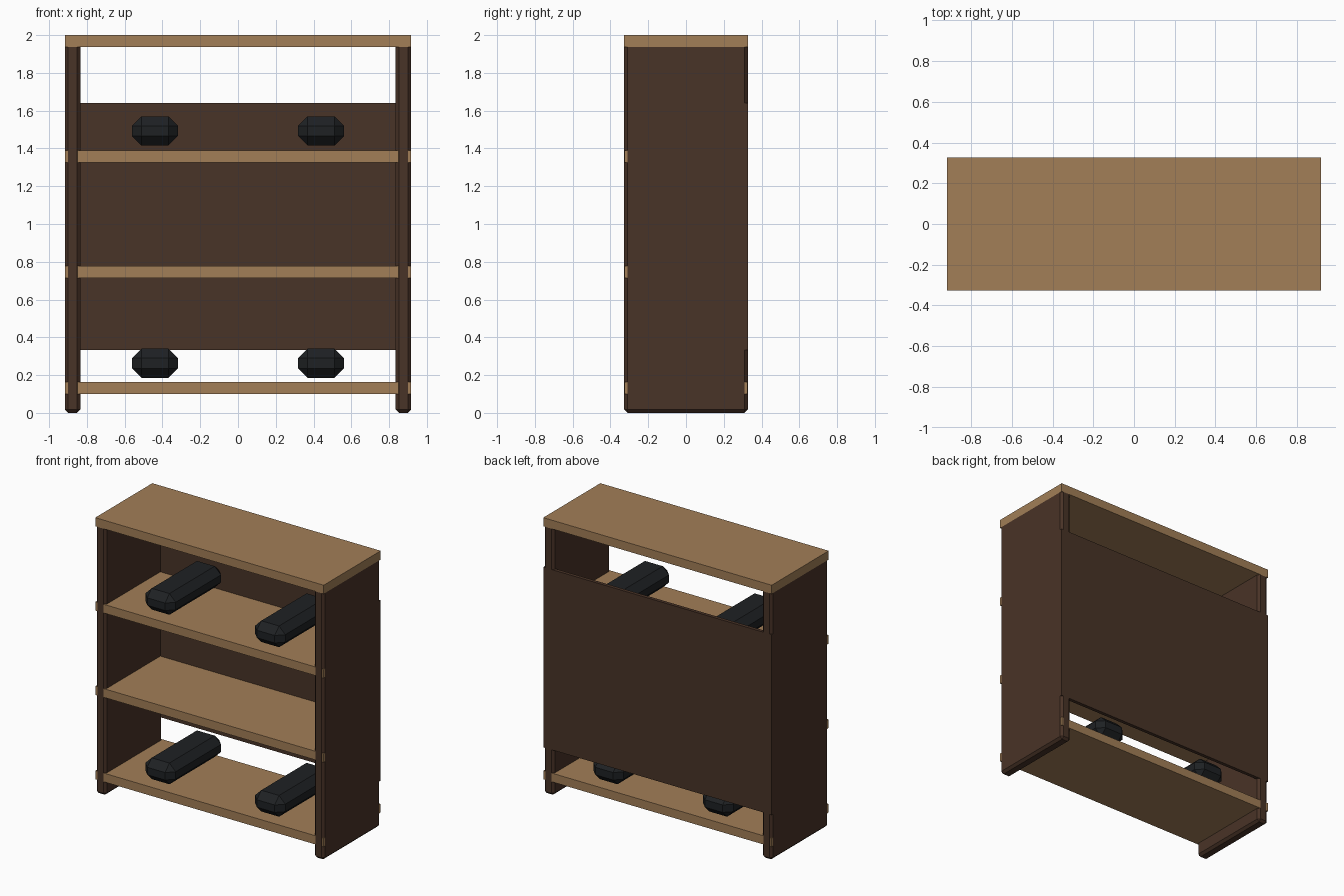
import bpy

if "Cube" in bpy.data.objects:
    bpy.data.objects.remove(bpy.data.objects["Cube"])


def material(name, color):
    m = bpy.data.materials.new(name)
    m.diffuse_color = (*color, 1)
    m.use_nodes = True
    m.node_tree.nodes["Principled BSDF"].inputs["Base Color"].default_value = m.diffuse_color
    return m


WOOD = material("light_wood", (0.36, 0.21, 0.095))
DARK = material("dark_wood", (0.066, 0.033, 0.02))
BLACK = material("black", (0.013, 0.015, 0.017))


def box(name, center, size, mat, bevel=0.0, segments=1):
    """Axis-aligned box with optional chamfered edges."""
    bpy.ops.mesh.primitive_cube_add(size=1, location=center)
    ob = bpy.context.object
    ob.name = name
    ob.scale = size
    bpy.ops.object.transform_apply(location=False, rotation=False, scale=True)
    ob.data.materials.append(mat)
    if bevel:
        mod = ob.modifiers.new("chamfer", 'BEVEL')
        mod.width = bevel
        mod.segments = segments
    return ob


W, D = 0.917, 0.327      # half width and half depth
T = 0.063                # board thickness

# Top board
box("top_board", (0, 0, 2 - T / 2), (2 * W, 2 * D, T), WOOD)

# Three shelves running through the sides, a hair short of the outer faces
for i, z in enumerate((0.132, 0.745, 1.357)):
    box(f"shelf_{i + 1}", (0, 0, z), (2 * W - 0.002, 2 * D - 0.002, T), WOOD)

# Chamfered side panels
for side, s in (("left", -1), ("right", 1)):
    box(f"{side}_side_panel", (s * (W - 0.041), 0, 0.977),
        (0.082, 2 * D, 1.954), DARK, 0.017)

# Partial back panel, open above and below
box("back_panel", (0, D - 0.0125, 0.987), (2 * W, 0.025, 1.308), DARK)

# Chamfered black boxes on the bottom and upper shelves
for level, z in (("lower", 0.263), ("upper", 1.493)):
    for side, s in (("left", -1), ("right", 1)):
        box(f"{level}_{side}_box", (s * 0.44, 0, z),
            (0.243, 0.62, 0.154), BLACK, 0.05)
